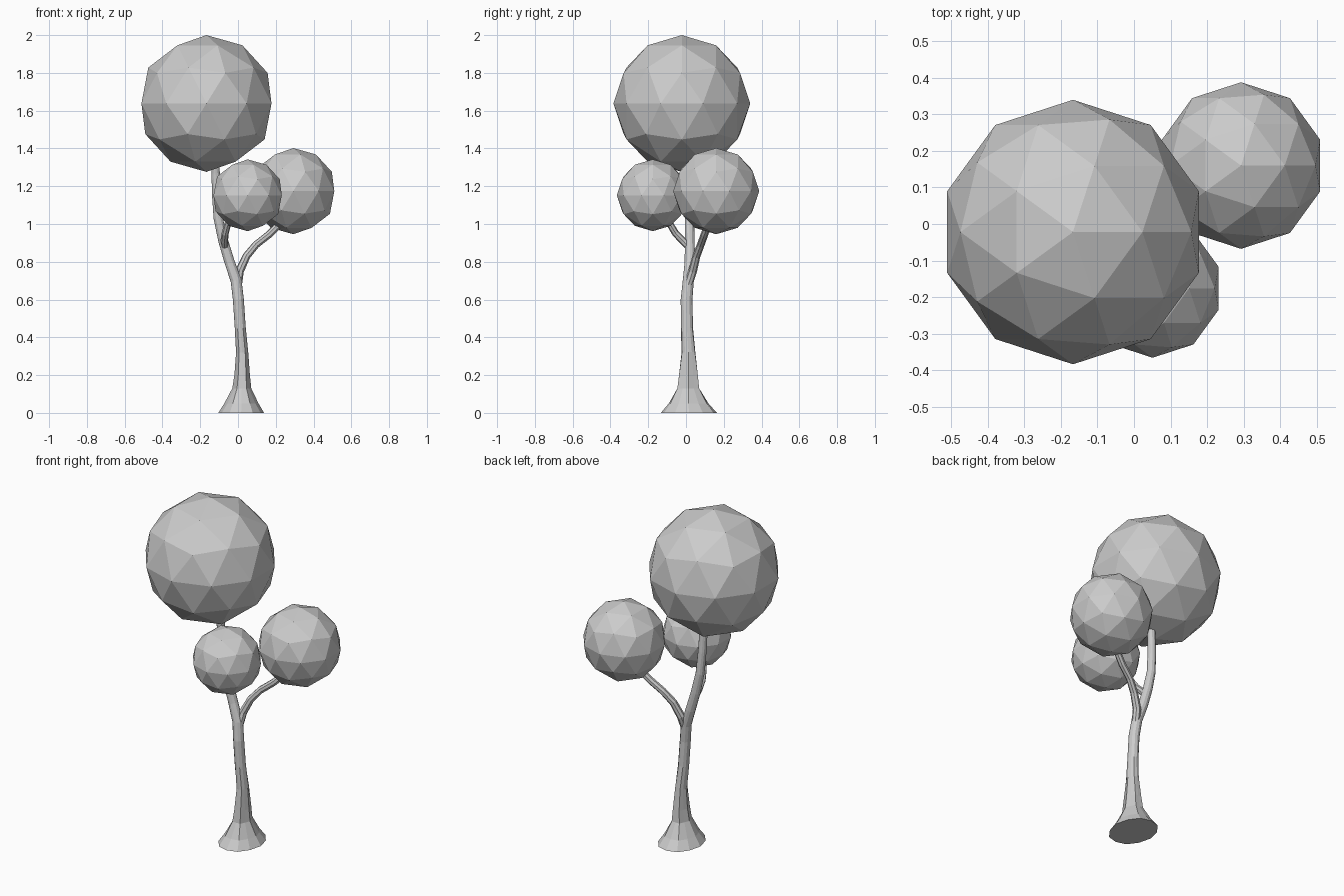
import bpy, bmesh, math
from mathutils import Vector


def tube(name, rings, sides, ridge=()):
    """Loft rings (x, y, z, rx, ry) along a path; ridge = root bulge per ring."""
    bm = bmesh.new()
    pts = [Vector(r[:3]) for r in rings]
    loops = []
    for i, r in enumerate(rings):
        t = (pts[min(i + 1, len(pts) - 1)] - pts[max(i - 1, 0)]).normalized()
        if name == "trunk" and i < 4:
            t = Vector((0, 0, 1))
        u = (Vector((1, 0, 0)) - t * t.x).normalized()
        v = t.cross(u)
        loop = []
        for k in range(sides):
            a = 2 * math.pi * k / sides
            s = 1 + (ridge[i] if i < len(ridge) else 0) * (1 if k % 2 == 0 else -1)
            loop.append(bm.verts.new(pts[i] + s * (u * r[3] * math.cos(a) + v * r[4] * math.sin(a))))
        loops.append(loop)
    for a, b in zip(loops, loops[1:]):
        for k in range(sides):
            j = (k + 1) % sides
            bm.faces.new((a[k], a[j], b[j], b[k]))
    bm.faces.new(loops[0][::-1])
    bm.faces.new(loops[-1])
    me = bpy.data.meshes.new(name)
    bm.to_mesh(me)
    bm.free()
    bpy.context.collection.objects.link(bpy.data.objects.new(name, me))


def round_path(pts):
    return [(x, y, z, r, r) for x, y, z, r in pts]


# Trunk with flared roots, running up into the tallest branch
tube("trunk", [
    (0.017, 0.015, 0.00, 0.120, 0.150),
    (0.018, 0.014, 0.05, 0.088, 0.108),
    (0.020, 0.012, 0.13, 0.047, 0.062),
    (0.022, 0.013, 0.20, 0.038, 0.053),
    (0.022, 0.013, 0.32, 0.031, 0.038),
    (0.012, 0.005, 0.45, 0.029, 0.032),
    (0.002, 0.003, 0.60, 0.029, 0.031),
    (-0.010, 0.012, 0.70, 0.029, 0.029),
    (-0.045, 0.020, 0.80, 0.027, 0.027),
    (-0.078, 0.020, 0.91, 0.026, 0.026),
    (-0.105, 0.018, 1.03, 0.024, 0.024),
    (-0.115, 0.012, 1.16, 0.023, 0.023),
    (-0.118, 0.005, 1.27, 0.022, 0.022),
    (-0.125, -0.005, 1.36, 0.020, 0.020),
], 12, ridge=(0.01, 0.03, 0.07, 0.08, 0.04))

# Side branches
tube("right_branch", round_path([
    (-0.002, 0.010, 0.67, 0.022), (0.008, 0.035, 0.75, 0.023),
    (0.045, 0.055, 0.83, 0.021), (0.095, 0.078, 0.89, 0.020),
    (0.165, 0.098, 0.945, 0.020), (0.225, 0.120, 1.005, 0.019),
    (0.260, 0.140, 1.07, 0.018)]), 8)
tube("front_branch", round_path([
    (-0.068, 0.020, 0.87, 0.018), (-0.073, -0.015, 0.91, 0.020),
    (-0.068, -0.055, 0.95, 0.019), (-0.055, -0.085, 1.00, 0.018),
    (-0.020, -0.120, 1.07, 0.017)]), 8)

# Faceted leaf balls
for name, loc, r in (
    ("top_foliage", (-0.167, -0.022, 1.638), 0.362),
    ("right_foliage", (0.293, 0.160, 1.174), 0.228),
    ("front_foliage", (0.051, -0.176, 1.152), 0.190),
):
    bpy.ops.mesh.primitive_ico_sphere_add(subdivisions=2, radius=r, location=loc)
    bpy.context.object.name = name
